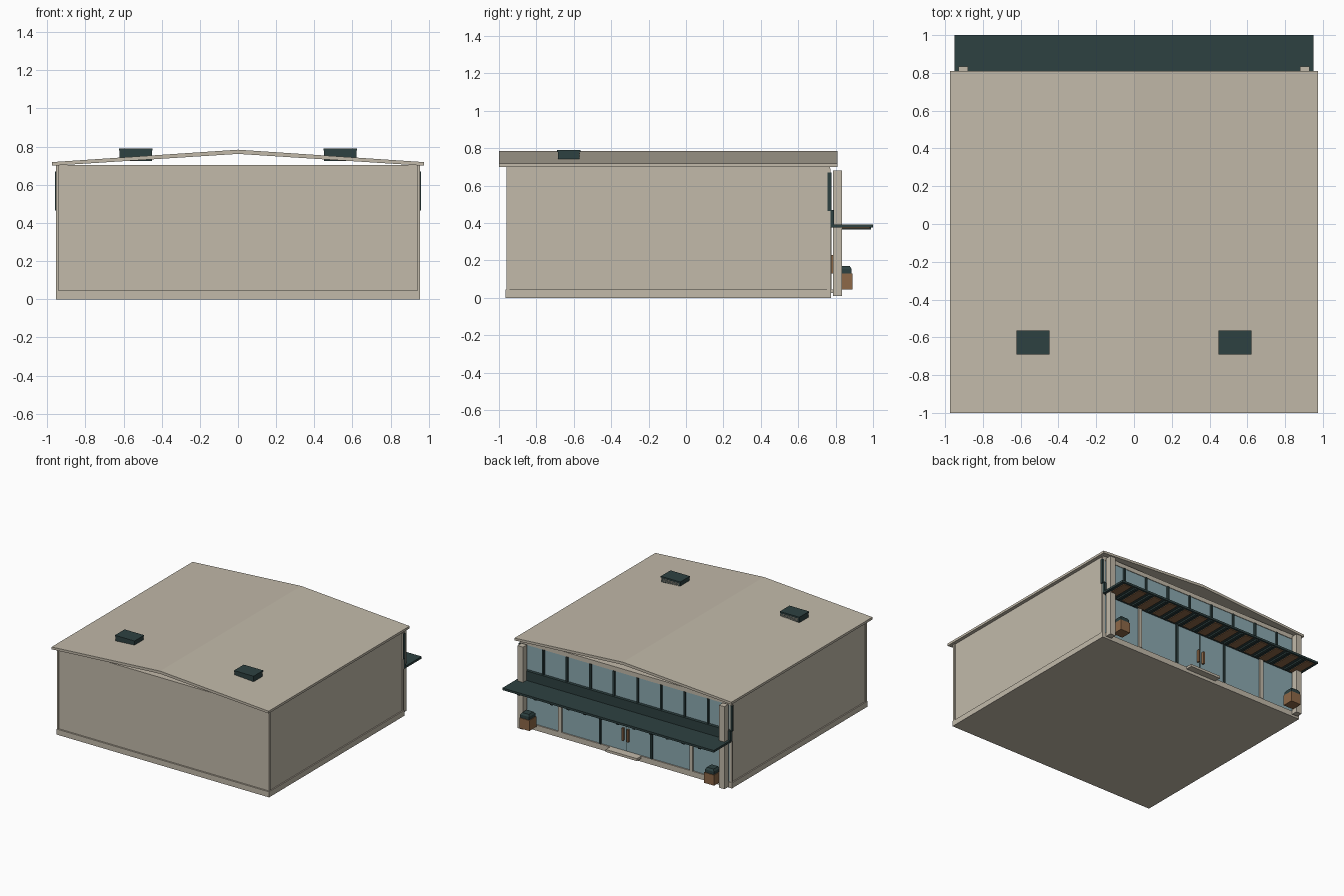
import bpy, bmesh

cube = bpy.data.objects.get("Cube")
if cube:
    bpy.data.objects.remove(cube, do_unlink=True)


def material(name, rgb):
    m = bpy.data.materials.new(name)
    m.use_nodes = True
    m.diffuse_color = (*rgb, 1)
    m.node_tree.nodes["Principled BSDF"].inputs["Base Color"].default_value = (*rgb, 1)
    return m


BEIGE = material("beige render", (0.54, 0.49, 0.40))
DARK = material("dark green metal", (0.027, 0.053, 0.053))
GLASS = material("blue grey glass", (0.26, 0.40, 0.44))
WOOD = material("brown wood", (0.27, 0.14, 0.065))


def finish(name, bm, mat):
    bmesh.ops.recalc_face_normals(bm, faces=bm.faces)
    mesh = bpy.data.meshes.new(name)
    bm.to_mesh(mesh)
    bm.free()
    mesh.materials.append(mat)
    obj = bpy.data.objects.new(name, mesh)
    bpy.context.collection.objects.link(obj)
    return obj


def box(name, mat, x, y, z, taper=1.0):
    """Box from (min, max) ranges; taper shrinks the top."""
    bm = bmesh.new()
    bmesh.ops.create_cube(bm, size=1)
    for v in bm.verts:
        k = taper if v.co.z > 0 else 1.0
        for i, (lo, hi) in enumerate((x, y, z)):
            f = v.co[i] * (k if i < 2 else 1.0)
            v.co[i] = (lo + hi) / 2 + f * (hi - lo)
    return finish(name, bm, mat)


def pair(name, mat, x, y, z, taper=1.0):
    """The same box on both sides of the building."""
    box(name + "_left", mat, x, y, z, taper)
    box(name + "_right", mat, (-x[1], -x[0]), y, z, taper)


# Main body
box("plinth", BEIGE, (-0.955, 0.955), (-0.965, 0.775), (0, 0.045))
box("wall_block", BEIGE, (-0.945, 0.945), (-0.952, 0.758), (0.04, 0.705))
pair("front_corner_trim", BEIGE, (0.94, 0.953), (-0.96, -0.945), (0.045, 0.702))
pair("back_corner_trim", BEIGE, (0.93, 0.953), (0.755, 0.772), (0.045, 0.69))
box("back_header", BEIGE, (-0.945, 0.945), (0.755, 0.77), (0.67, 0.705))

# Low gabled roof, extruded from its end profile
bm = bmesh.new()
profile = [(-0.975, 0.70), (0, 0.762), (0.975, 0.70),
           (0.975, 0.719), (0, 0.784), (-0.975, 0.719)]
left_half = [bm.verts.new((x, -1.0, z)) for x, z in profile]
face_a = bm.faces.new([left_half[i] for i in (0, 1, 4, 5)])
face_b = bm.faces.new([left_half[i] for i in (1, 2, 3, 4)])
ext = bmesh.ops.extrude_face_region(bm, geom=[face_a, face_b], use_keep_orig=True)
for v in ext["geom"]:
    if isinstance(v, bmesh.types.BMVert):
        v.co.y = 0.81
finish("gable_roof", bm, BEIGE)

# Roof units with louvres on the back side
pair("roof_unit", DARK, (0.45, 0.62), (-0.685, -0.57), (0.725, 0.785))
pair("roof_unit_lid", DARK, (0.447, 0.623), (-0.69, -0.565), (0.78, 0.79))
for i in range(3):
    z = 0.752 + i * 0.009
    pair(f"roof_unit_louvre_{i}", BEIGE, (0.46, 0.61), (-0.571, -0.567), (z, z + 0.003))

# Upper window band
box("upper_glass", GLASS, (-0.945, 0.945), (0.757, 0.765), (0.46, 0.67))
for i in range(10):
    x = -0.952 + i * 1.904 / 9
    box(f"upper_mullion_{i}", DARK, (x - 0.007, x + 0.007), (0.757, 0.779), (0.465, 0.67))

# Lower shopfront, doors and step
box("lower_glass", GLASS, (-0.935, 0.935), (0.757, 0.765), (0.045, 0.385))
pair("shopfront_post", BEIGE, (0.575, 0.605), (0.757, 0.778), (0.045, 0.385))
pair("door_jamb", DARK, (0.222, 0.238), (0.757, 0.778), (0.045, 0.385))
box("door_meeting_rail", DARK, (-0.003, 0.003), (0.757, 0.768), (0.045, 0.385))
pair("door_handle", WOOD, (0.016, 0.03), (0.765, 0.787), (0.13, 0.23))
box("entrance_step", BEIGE, (-0.14, 0.14), (0.77, 0.83), (0.025, 0.045))

# Canopy with its sign band and slatted soffit
box("sign_band", DARK, (-0.952, 0.952), (0.757, 0.79), (0.385, 0.47))
box("canopy", DARK, (-0.95, 0.95), (0.76, 1.0), (0.376, 0.393))
for i in range(13):
    x = -0.888 + i * 0.148
    box(f"soffit_slat_{i}", WOOD, (x - 0.035, x + 0.035), (0.785, 0.985), (0.37, 0.377))
    if i:
        box(f"canopy_joist_{i}", DARK, (x - 0.085, x - 0.063), (0.785, 0.99), (0.364, 0.377))

# Free-standing columns and planters
pair("column", BEIGE, (0.88, 0.93), (0.785, 0.835), (0.01, 0.68))
pair("planter", WOOD, (0.785, 0.875), (0.80, 0.89), (0.045, 0.13))
pair("shrub", DARK, (0.79, 0.87), (0.805, 0.885), (0.13, 0.155))
pair("shrub_top", DARK, (0.79, 0.87), (0.805, 0.885), (0.155, 0.17), 0.75)
